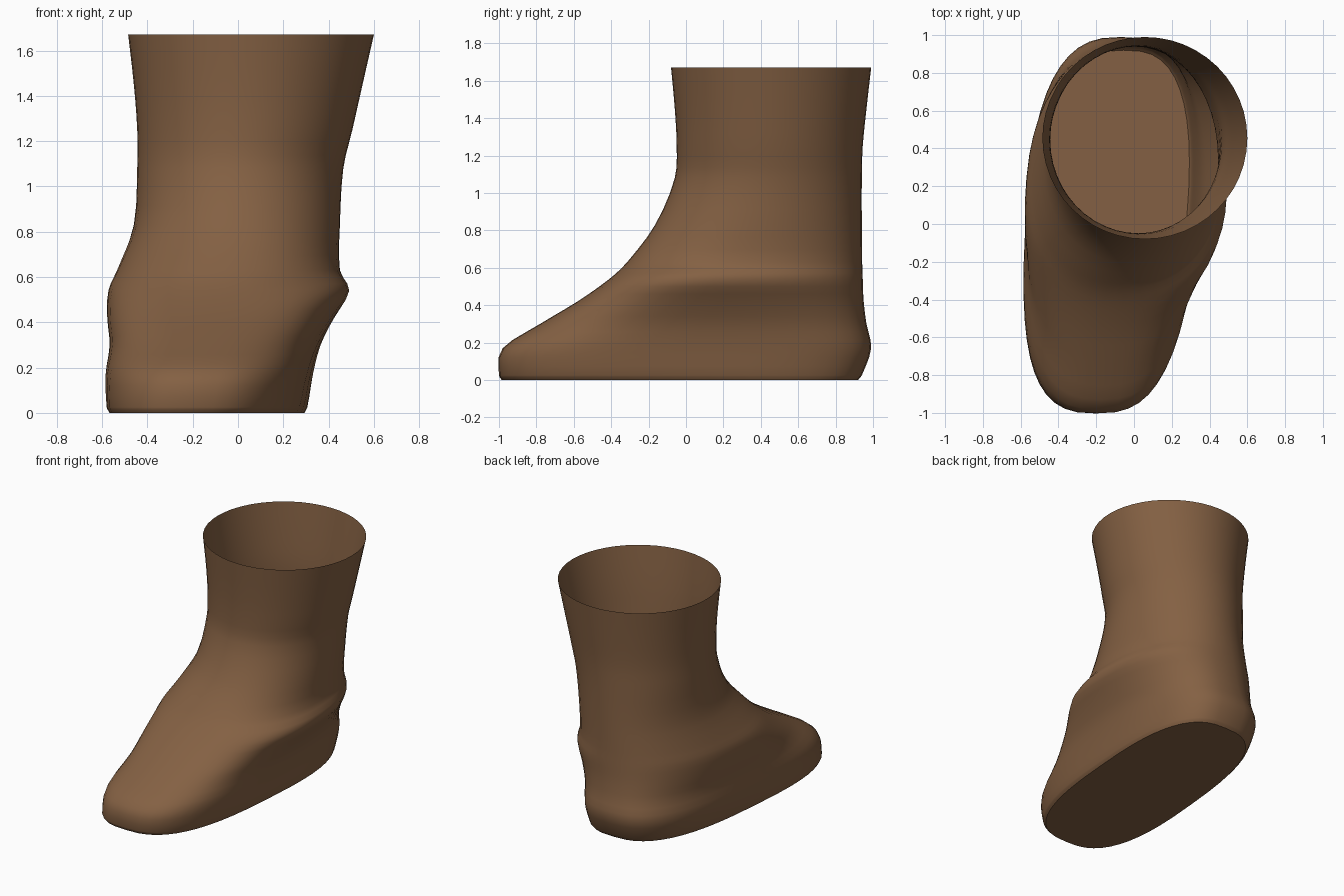
import bpy, bmesh, math

cube = bpy.data.objects.get("Cube")
if cube:
    bpy.data.objects.remove(cube, do_unlink=True)

SEGMENTS = 48
STEPS = 3

# Boot sections: z, front y, back y, toe left/right x, heel left/right x, roundness
sections = [
    (0.00, -.985, .92, -.63, .20, -.46, .35, .72),
    (0.025, -1.0, .94, -.64, .22, -.48, .36, .72),
    (0.17, -.98, .99, -.63, .26, -.52, .38, .74),
    (0.30, -.78, .965, -.61, .32, -.51, .40, .80),
    (0.42, -.58, .95, -.63, .42, -.51, .43, .84),
    (0.54, -.41, .945, -.63, .52, -.50, .46, .87),
    (0.63, -.315, .942, -.58, .46, -.48, .44, .91),
    (0.83, -.165, .94, -.47, .46, -.45, .44, .97),
    (1.08, -.06, .94, -.445, .465, -.445, .465, 1),
    (1.25, -.05, .945, -.445, .505, -.445, .505, 1),
    (1.45, -.06, .965, -.46, .55, -.46, .55, 1),
    (1.67, -.08, .99, -.485, .60, -.485, .60, 1),
]


def slope(i, k):
    """Rate of change of value k with height around section i."""
    a, b = sections[max(i - 1, 0)], sections[min(i + 1, len(sections) - 1)]
    return (b[k] - a[k]) / (b[0] - a[0])


def between(i, t):
    """Smooth section between section i and the next one."""
    a, b = sections[i], sections[i + 1]
    h = b[0] - a[0]
    s = t * t * (3 - 2 * t)
    out = [a[0] + h * t]
    for k in range(1, len(a)):
        bend = t * (1 - t) ** 2 * slope(i, k) - t * t * (1 - t) * slope(i + 1, k)
        out.append(a[k] + (b[k] - a[k]) * s + h * bend)
    return out


def soft(v, power):
    return math.copysign(abs(v) ** power, v)


def ring(bm, section):
    """Rounded outline whose width changes from toe to heel."""
    z, front, back, toe_l, toe_r, heel_l, heel_r, power = section
    verts = []
    for j in range(SEGMENTS):
        angle = math.tau * j / SEGMENTS
        s = (1 - soft(math.cos(angle), power)) / 2
        left = toe_l + (heel_l - toe_l) * s
        right = toe_r + (heel_r - toe_r) * s
        x = (left + right) / 2 + (right - left) / 2 * soft(math.sin(angle), power)
        verts.append(bm.verts.new((x, front + (back - front) * s, z)))
    return verts


# Leather colour
leather = bpy.data.materials.new("brown_leather")
leather.use_nodes = True
colour = (0.23, 0.118, 0.056, 1)
leather.diffuse_color = colour
leather.node_tree.nodes["Principled BSDF"].inputs["Base Color"].default_value = colour

# Open shaft and foot as one skin, closed by a flat sole
bm = bmesh.new()
rings = [ring(bm, sections[0])]
for i in range(len(sections) - 1):
    for n in range(1, STEPS + 1):
        rings.append(ring(bm, between(i, n / STEPS)))
for low, high in zip(rings, rings[1:]):
    for j in range(SEGMENTS):
        m = (j + 1) % SEGMENTS
        bm.faces.new((low[j], low[m], high[m], high[j]))
bm.faces.new(rings[0][::-1])

mesh = bpy.data.meshes.new("boot")
bm.to_mesh(mesh)
bm.free()
mesh.materials.append(leather)
boot = bpy.data.objects.new("boot", mesh)
bpy.context.collection.objects.link(boot)

# Smooth leather with a crisp sole edge
bpy.context.view_layer.objects.active = boot
boot.select_set(True)
bpy.ops.object.shade_smooth_by_angle(angle=math.radians(40))
